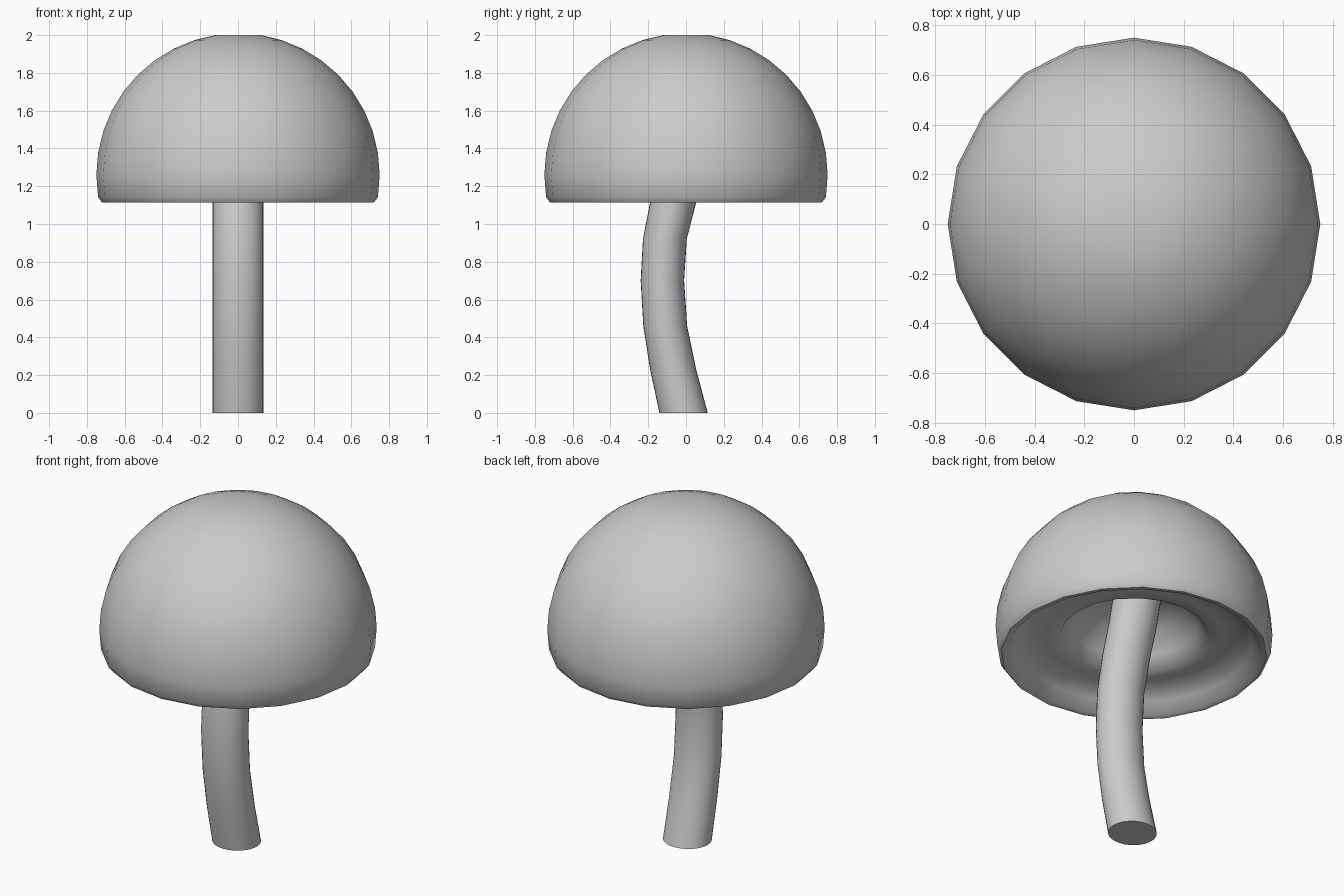
import bpy, bmesh, math

if "Cube" in bpy.data.objects:
    bpy.data.objects.remove(bpy.data.objects["Cube"])


def loft(name, rings, sides, angle):
    """Skin horizontal elliptical rings (centre_y, z, rx, ry) and cap both ends."""
    bm = bmesh.new()
    loops = []
    for cy, z, rx, ry in rings:
        loops.append([bm.verts.new((rx * math.cos(2 * math.pi * i / sides),
                                    cy + ry * math.sin(2 * math.pi * i / sides), z))
                      for i in range(sides)])
    for a, b in zip(loops, loops[1:]):
        for i in range(sides):
            j = (i + 1) % sides
            bm.faces.new((a[i], a[j], b[j], b[i]))
    bm.faces.new(loops[0])
    bm.faces.new(loops[-1])
    bmesh.ops.recalc_face_normals(bm, faces=bm.faces)
    mesh = bpy.data.meshes.new(name)
    bm.to_mesh(mesh)
    bm.free()
    obj = bpy.data.objects.new(name, mesh)
    bpy.context.collection.objects.link(obj)
    bpy.ops.object.select_all(action='DESELECT')
    obj.select_set(True)
    bpy.context.view_layer.objects.active = obj
    bpy.ops.object.shade_smooth_by_angle(angle=math.radians(angle))
    return obj


# Cap: spherical outside with a flat crown, then rim, shelf and inner dome underneath
R, CZ = 0.75, 1.26
profile = [(R * math.sin(math.radians(9 * k)), CZ + R * math.cos(math.radians(9 * k)))
           for k in range(1, 12)]
profile += [(0.72, 1.115), (0.69, 1.12), (0.64, 1.18), (0.57, 1.22),
            (0.48, 1.23), (0.40, 1.23), (0.35, 1.30), (0.26, 1.40), (0.12, 1.46)]
loft("mushroom_cap", [(0, z, r, r) for r, z in profile], 20, 60)

# Bent stem, running up into the cap
stem = [(-0.013, 0.0, 0.128), (-0.068, 0.23, 0.122), (-0.11, 0.46, 0.116),
        (-0.125, 0.70, 0.115), (-0.112, 0.92, 0.116), (-0.068, 1.115, 0.122),
        (-0.01, 1.30, 0.125), (0.03, 1.47, 0.125)]
loft("mushroom_stem", [(y, z, 0.134, ry) for y, z, ry in stem], 32, 40)
